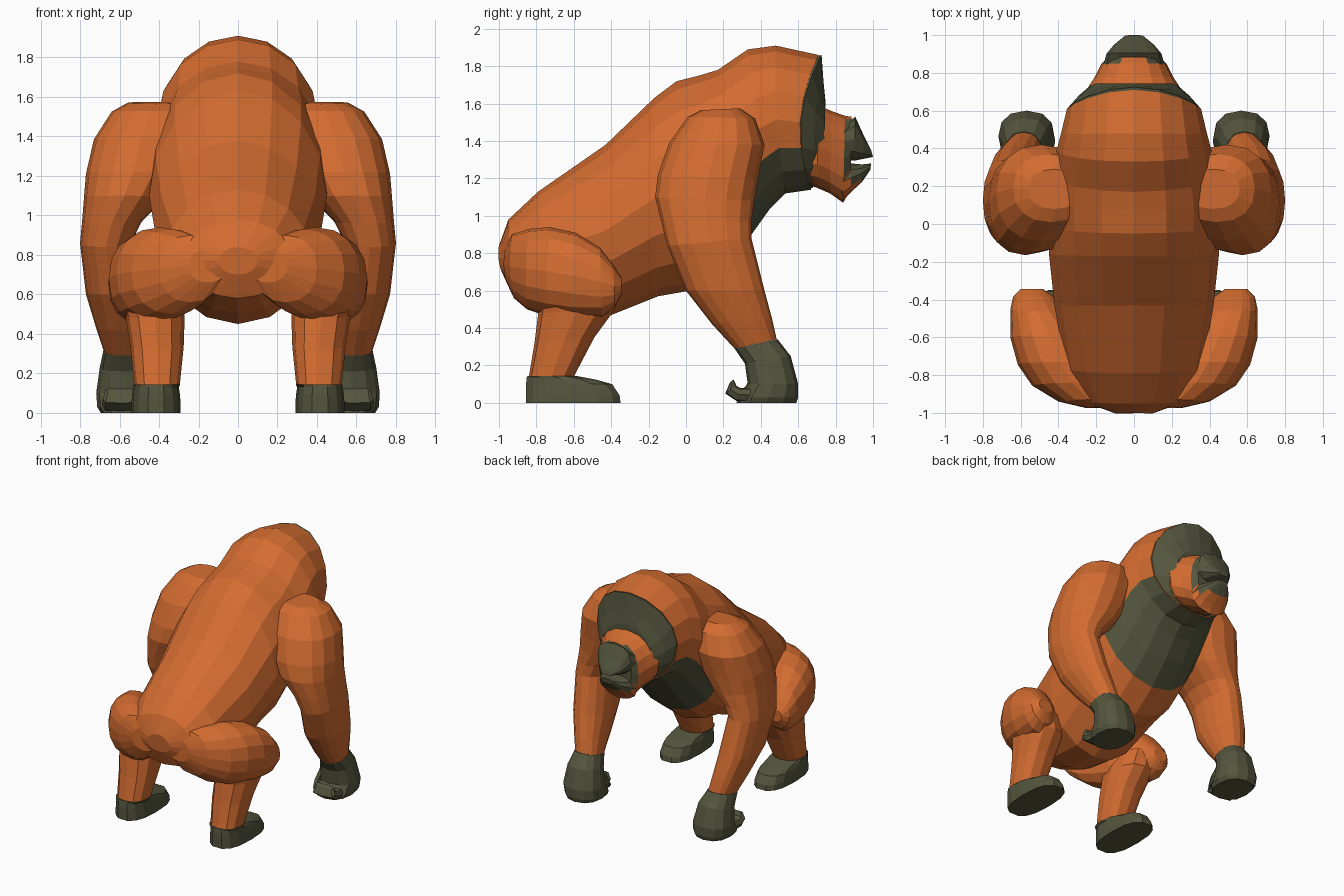
import bpy, bmesh, math


def material(name, rgb):
    m = bpy.data.materials.new(name)
    m.diffuse_color = (*rgb, 1)
    return m


ORANGE = material("orange fur", (0.65, 0.15, 0.03))
DARK = material("dark skin", (0.09, 0.093, 0.048))


def loft(name, rings, n=16, power=1.0, side=1, rule=None, mats=(ORANGE, DARK)):
    """Skin a run of oval rings. Each ring: (y,z) start, (y,z) end, x centre, half width, [side sweep]."""
    bm = bmesh.new()
    loops = []
    for r in rings:
        (y0, z0), (y1, z1), xc, hw = r[:4]
        sweep = r[4] if len(r) > 4 else 0
        loop = []
        for i in range(n):
            a = 2 * math.pi * i / n
            c, s = math.cos(a), math.sin(a)
            c = math.copysign(abs(c) ** power, c)
            s = math.copysign(abs(s) ** power, s)
            y = (y0 + y1) / 2 + s * (y1 - y0) / 2 - sweep * c * c
            z = (z0 + z1) / 2 + s * (z1 - z0) / 2
            loop.append(bm.verts.new((side * (xc + c * hw), y, z)))
        loops.append(loop)
    for a, b in zip(loops, loops[1:]):
        for i in range(n):
            j = (i + 1) % n
            bm.faces.new((a[i], a[j], b[j], b[i]))
    bm.faces.new(loops[0])
    bm.faces.new(loops[-1])
    bmesh.ops.recalc_face_normals(bm, faces=bm.faces)
    if rule:
        for f in bm.faces:
            f.material_index = int(rule(f.calc_center_median()))
    me = bpy.data.meshes.new(name)
    bm.to_mesh(me)
    bm.free()
    for m in mats:
        me.materials.append(m)
    ob = bpy.data.objects.new(name, me)
    bpy.context.collection.objects.link(ob)
    return ob


# Torso running up into the hooded head, with dark chest
loft("torso", [
    ((-1.00, 0.84), (-0.985, 0.70), 0, 0.10, 0.01),
    ((-0.95, 0.98), (-0.93, 0.58), 0, 0.27),
    ((-0.79, 1.13), (-0.74, 0.50), 0, 0.36),
    ((-0.43, 1.38), (-0.45, 0.45), 0, 0.42),
    ((-0.17, 1.63), (-0.15, 0.57), 0, 0.45),
    ((-0.05, 1.72), (0.02, 0.60), 0, 0.45),
    ((0.07, 1.75), (0.20, 0.74), 0, 0.45),
    ((0.17, 1.78), (0.35, 0.90), 0, 0.43),
    ((0.33, 1.89), (0.45, 1.04), 0, 0.41),
    ((0.48, 1.91), (0.53, 1.12), 0, 0.385, 0.02),
    ((0.71, 1.86), (0.67, 1.14), 0, 0.355, 0.08),
], rule=lambda c: c.y > 0.22 and c.z < 1.31)

# Dark face disc inside the hood
loft("face_disc", [
    ((0.70, 1.855), (0.66, 1.15), 0, 0.35, 0.08),
    ((0.725, 1.86), (0.675, 1.15), 0, 0.35, 0.085),
    ((0.735, 1.72), (0.71, 1.18), 0, 0.29, 0.04),
    ((0.745, 1.62), (0.74, 1.20), 0, 0.22),
], mats=(DARK,))

# Orange middle of the face, dark inside the mouth
loft("face", [
    ((0.64, 1.58), (0.64, 1.17), 0, 0.24),
    ((0.71, 1.59), (0.70, 1.15), 0, 0.255),
    ((0.78, 1.56), (0.77, 1.12), 0, 0.21),
    ((0.85, 1.535), (0.84, 1.07), 0, 0.175),
    ((0.885, 1.53), (0.88, 1.14), 0, 0.14),
], n=16, power=0.88, rule=lambda c: c.y > 0.86 and 1.2 < c.z < 1.5)

# Muzzle and jaw either side of the open mouth
loft("muzzle", [
    ((0.84, 1.48), (0.83, 1.30), 0, 0.165),
    ((0.905, 1.53), (0.90, 1.295), 0, 0.145),
    ((0.95, 1.43), (0.95, 1.305), 0, 0.105),
    ((0.99, 1.35), (1.00, 1.315), 0, 0.05),
], n=12, power=0.8, mats=(DARK,))
loft("lower_jaw", [
    ((0.83, 1.28), (0.84, 1.08), 0, 0.155),
    ((0.885, 1.28), (0.88, 1.125), 0, 0.14),
    ((0.94, 1.275), (0.94, 1.18), 0, 0.10),
    ((0.99, 1.28), (0.985, 1.245), 0, 0.05),
], n=12, power=0.8, rule=lambda c: c.y > 0.85 and c.z > 1.17)

for side, tag in ((-1, "left"), (1, "right")):
    # Arm from shoulder to wrist
    loft(tag + "_arm", [
        ((0.08, 1.565), (0.29, 1.575), 0.42, 0.14),
        ((0.01, 1.53), (0.37, 1.52), 0.44, 0.20),
        ((-0.09, 1.39), (0.42, 1.38), 0.49, 0.24),
        ((-0.15, 1.22), (0.385, 1.20), 0.53, 0.24),
        ((-0.165, 1.10), (0.365, 1.08), 0.575, 0.205),
        ((-0.13, 0.96), (0.35, 0.97), 0.64, 0.15),
        ((-0.10, 0.84), (0.35, 0.88), 0.67, 0.13),
        ((0.0, 0.60), (0.42, 0.60), 0.64, 0.13),
        ((0.14, 0.42), (0.46, 0.45), 0.61, 0.11),
        ((0.26, 0.29), (0.485, 0.34), 0.585, 0.095),
    ], power=0.88, side=side, mats=(ORANGE,))

    # Fist resting on the knuckles, curled fingers and thumb
    loft(tag + "_hand", [
        ((0.26, 0.29), (0.49, 0.34), 0.585, 0.097),
        ((0.315, 0.21), (0.56, 0.25), 0.575, 0.125),
        ((0.33, 0.10), (0.60, 0.10), 0.57, 0.148),
        ((0.28, 0.03), (0.60, 0.03), 0.565, 0.148),
        ((0.27, 0.0), (0.59, 0.0), 0.565, 0.13),
    ], n=12, power=0.85, side=side, mats=(DARK,))
    loft(tag + "_fingers", [
        ((0.36, 0.005), (0.36, 0.08), 0.59, 0.09),
        ((0.27, 0.01), (0.29, 0.08), 0.59, 0.10),
        ((0.21, 0.05), (0.27, 0.09), 0.59, 0.095),
        ((0.235, 0.11), (0.255, 0.125), 0.59, 0.08),
    ], n=8, power=0.5, side=side, mats=(DARK,))
    loft(tag + "_thumb", [
        ((0.36, 0.20), (0.44, 0.20), 0.49, 0.03),
        ((0.32, 0.10), (0.40, 0.08), 0.46, 0.03),
        ((0.28, 0.05), (0.34, 0.04), 0.47, 0.02),
    ], n=6, side=side, mats=(DARK,))

    # Thigh running forward to the knee
    loft(tag + "_thigh", [
        ((-0.965, 0.83), (-0.965, 0.66), 0.15, 0.10, 0.01),
        ((-0.93, 0.90), (-0.92, 0.56), 0.24, 0.16, 0.015),
        ((-0.84, 0.93), (-0.85, 0.50), 0.33, 0.21, 0.01),
        ((-0.73, 0.94), (-0.76, 0.47), 0.395, 0.22),
        ((-0.59, 0.91), (-0.61, 0.45), 0.45, 0.205),
        ((-0.46, 0.83), (-0.45, 0.46), 0.51, 0.145),
        ((-0.39, 0.74), (-0.38, 0.51), 0.53, 0.11),
        ((-0.345, 0.67), (-0.345, 0.58), 0.54, 0.06),
    ], power=0.9, side=side, mats=(ORANGE,))

    # Shin
    loft(tag + "_shin", [
        ((-0.78, 0.66), (-0.38, 0.64), 0.46, 0.145),
        ((-0.79, 0.48), (-0.38, 0.50), 0.42, 0.15),
        ((-0.81, 0.32), (-0.49, 0.35), 0.41, 0.135),
        ((-0.84, 0.14), (-0.60, 0.14), 0.41, 0.115),
    ], n=12, power=0.85, side=side, mats=(ORANGE,))

    # Foot, stacked from sole to ankle
    loft(tag + "_foot", [
        ((-0.86, 0.0), (-0.345, 0.0), 0.415, 0.125),
        ((-0.86, 0.05), (-0.35, 0.04), 0.415, 0.125),
        ((-0.86, 0.10), (-0.39, 0.10), 0.415, 0.12),
        ((-0.855, 0.135), (-0.48, 0.125), 0.415, 0.115),
        ((-0.85, 0.145), (-0.59, 0.145), 0.41, 0.118),
    ], n=14, power=0.75, side=side, mats=(DARK,))
